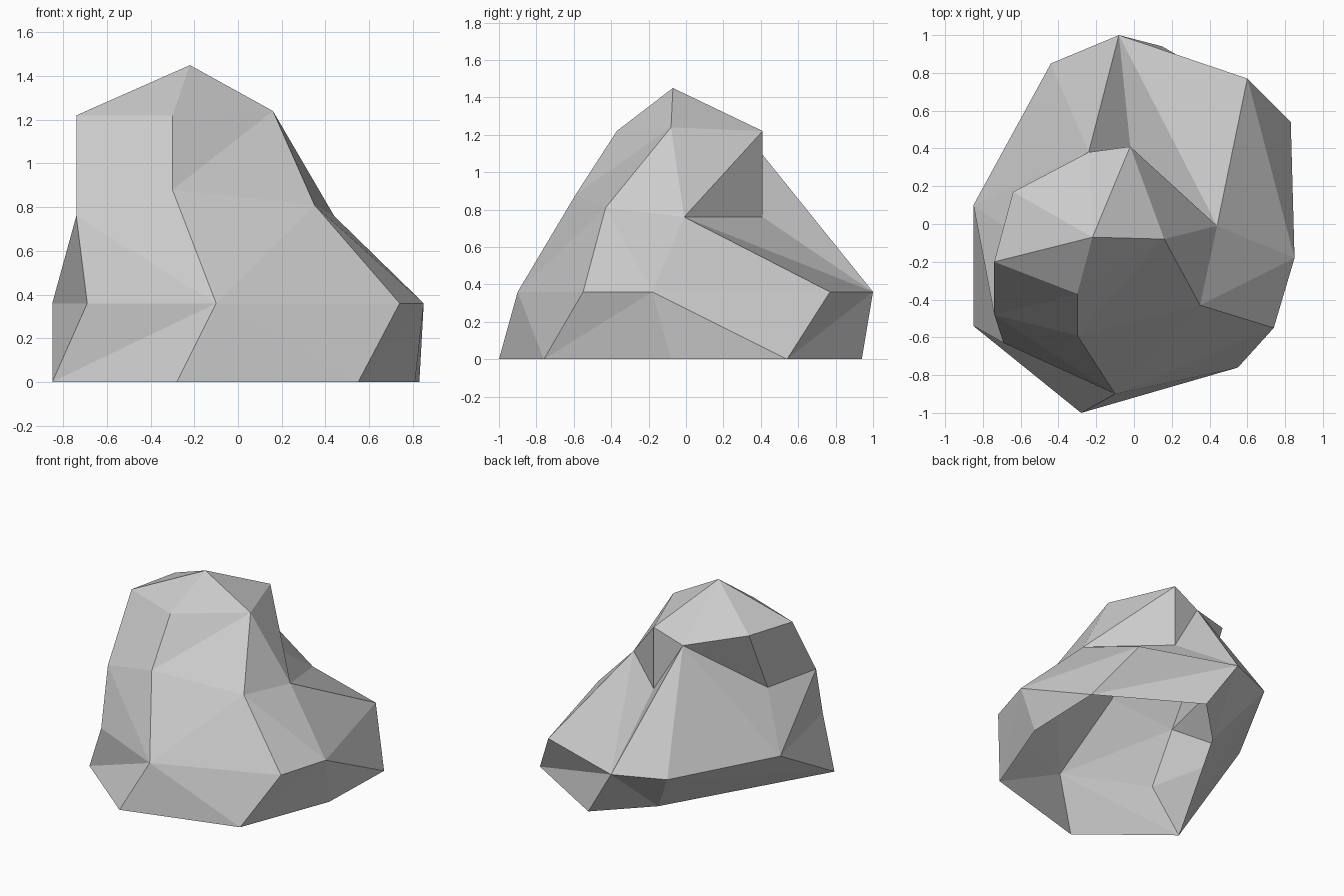
import bpy
import bmesh

cube = bpy.data.objects.get("Cube")
if cube:
    bpy.data.objects.remove(cube, do_unlink=True)

# Single stone colour
stone = bpy.data.materials.new("stone_grey")
stone.use_nodes = True
stone.diffuse_color = (0.6, 0.6, 0.6, 1)
stone.node_tree.nodes["Principled BSDF"].inputs["Base Color"].default_value = (0.6, 0.6, 0.6, 1)

bm = bmesh.new()


def flat_ring(height, points):
    return [bm.verts.new((x, y, height)) for x, y in points]


def ring(points):
    return [bm.verts.new(p) for p in points]


def bridge(lower, upper, steps):
    """Join two rings with triangles; each step advances the lower (L) or upper (U) ring."""
    i = j = 0
    for step in steps:
        low, up = lower[i % len(lower)], upper[j % len(upper)]
        if step == "L":
            i += 1
            corners = (low, lower[i % len(lower)], up)
        else:
            j += 1
            corners = (low, upper[j % len(upper)], up)
        if len(set(corners)) == len(corners):
            bm.faces.new(corners)


# Rings run counter-clockwise, starting at the front
ground = flat_ring(0, [(-.28, -1), (.55, -.76), (.81, -.08), (.83, .54),
                       (.15, .94), (-.19, .6), (-.85, -.54)])
shoulder = flat_ring(.36, [(-.1, -.9), (.74, -.55), (.85, -.18), (.6, .77),
                           (-.08, 1), (-.44, .85), (-.85, .1), (-.69, -.63)])
waist = ring([(-.3, -.59, .88), (.35, -.43, .81), (.44, -.01, .76), (-.02, .41, .76),
              (-.24, .38, 1.13), (-.64, -.05, .76), (-.74, -.48, .76)])
# The crown dips to share one corner with the waist at the back
crown = ring([(-.3, -.37, 1.22), (.16, -.08, 1.24), (-.02, .41, 1.22)])
crown += [waist[4]] + ring([(-.64, .17, 1.23), (-.74, -.2, 1.22)])
peak = ring([(-.22, -.07, 1.45)])

# Faceted bands from the open base to the peak
bridge(ground, shoulder, "LUULLUULLULUUUL")
bridge(shoulder, waist, "ULLULLUULLUULLU")
bridge(waist, crown, "ULLULLUULULUL")
bridge(crown, peak, "L" * len(crown))

mesh = bpy.data.meshes.new("rock")
bm.to_mesh(mesh)
bm.free()
mesh.materials.append(stone)
rock = bpy.data.objects.new("rock", mesh)
bpy.context.collection.objects.link(rock)
